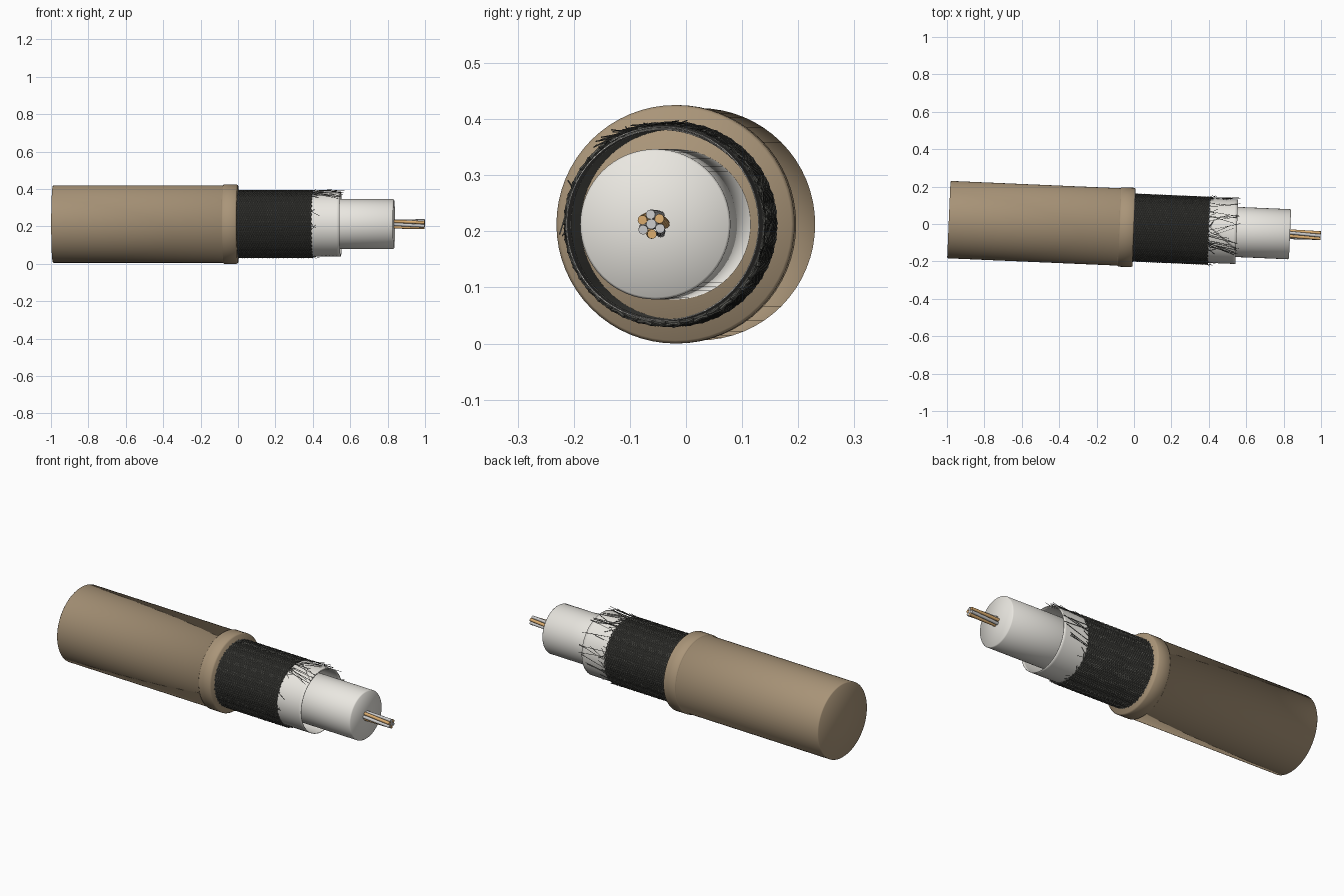
import bpy, bmesh, math, random
from mathutils import Matrix, Vector

if "Cube" in bpy.data.objects:
    bpy.data.objects.remove(bpy.data.objects["Cube"])

random.seed(4)
TAU = math.tau
ZC = 0.2125
# the cable lies along x, turned slightly about z
PLACE = Matrix.Translation((0, -0.019, ZC)) @ Matrix.Rotation(-0.043, 4, 'Z')


def material(name, rgb):
    m = bpy.data.materials.new(name)
    m.diffuse_color = (*rgb, 1)
    m.use_nodes = True
    m.node_tree.nodes["Principled BSDF"].inputs["Base Color"].default_value = m.diffuse_color
    return m


BROWN = material("brown", (0.40, 0.30, 0.19))
WHITE = material("white", (0.82, 0.80, 0.75))
DARK = material("dark", (0.09, 0.09, 0.08))
COPPER = material("copper", (0.72, 0.42, 0.16))
SILVER = material("silver", (0.6, 0.6, 0.58))


def finish(name, bm, mats, smooth_angle=50):
    bmesh.ops.recalc_face_normals(bm, faces=bm.faces)
    me = bpy.data.meshes.new(name)
    bm.to_mesh(me)
    bm.free()
    ob = bpy.data.objects.new(name, me)
    bpy.context.collection.objects.link(ob)
    for m in mats:
        me.materials.append(m)
    ob.matrix_world = PLACE
    bpy.context.view_layer.objects.active = ob
    ob.select_set(True)
    bpy.ops.object.shade_smooth_by_angle(angle=math.radians(smooth_angle))
    ob.select_set(False)
    return ob


def polar(x, r, a):
    return Vector((x, r * math.cos(a), r * math.sin(a)))


def lathe(name, profile, mat, n=64, closed=False, angle=50):
    """Spin an (x, radius) profile; radius 0 makes a pole."""
    bm = bmesh.new()
    rings = []
    for x, r in profile:
        k = n if r > 0 else 1
        rings.append([bm.verts.new(polar(x, r, TAU * i / n)) for i in range(k)])
    pairs = list(zip(rings, rings[1:]))
    if closed:
        pairs.append((rings[-1], rings[0]))
    for p, q in pairs:
        for i in range(n):
            j = (i + 1) % n
            vs = [p[i % len(p)], p[j % len(p)], q[j % len(q)], q[i % len(q)]]
            bm.faces.new(list(dict.fromkeys(vs)))
    return finish(name, bm, [mat], angle)


def tube(bm, pts, r, sides=4, mat=0):
    """Thin capped wire through pts."""
    rings = []
    for i, p in enumerate(pts):
        t = (pts[min(i + 1, len(pts) - 1)] - pts[max(i - 1, 0)]).normalized()
        u = t.cross(Vector((0, p.y, p.z + 1e-5))).normalized()
        v = t.cross(u)
        rings.append([bm.verts.new(p + r * (u * math.cos(TAU * k / sides)
                                            + v * math.sin(TAU * k / sides)))
                      for k in range(sides)])
    faces = [bm.faces.new(rings[0]), bm.faces.new(rings[-1])]
    for a, b in zip(rings, rings[1:]):
        for k in range(sides):
            faces.append(bm.faces.new((a[k], a[k - 1], b[k - 1], b[k])))
    for f in faces:
        f.material_index = mat


# outer jacket with a raised lip at the cut end
lathe("jacket", [(-0.991, 0), (-0.991, 0.203), (-0.987, 0.207), (-0.08, 0.207),
                 (-0.08, 0.2085), (-0.074, 0.2125), (-0.008, 0.2125),
                 (0, 0.207), (0, 0)], BROWN, angle=100)

# white insulating core
lathe("insulator", [(0, 0), (0, 0.134), (0.829, 0.134), (0.835, 0.130), (0.835, 0)],
      WHITE, angle=100)

# backing sleeve under the woven wires
lathe("braid_sleeve", [(0, 0.176), (0.395, 0.176), (0.395, 0.169), (0, 0.169)],
      DARK, closed=True)

# woven wires: two opposing helices passing over and under each other
bm = bmesh.new()
N, STEPS, TURN = 44, 48, 0.75
for d in (1, -1):
    for c in range(N):
        pts = []
        for s in range(STEPS + 1):
            t = s / STEPS
            a = d * TURN * TAU * t + TAU * c / N
            wave = d * math.cos(N * 0.5 * (TURN * TAU * t) + math.pi * c)
            pts.append(polar(0.4 * t, 0.1785 + 0.0022 * wave, a))
        tube(bm, pts, 0.0028)
finish("braid_wires", bm, [DARK])

# loose frayed wire ends at the braid edge
bm = bmesh.new()
for i in range(60):
    a = random.uniform(0, TAU)
    length = random.uniform(0.02, 0.06)
    x0 = 0.39
    if i % 2:
        a, x0, length = random.uniform(-0.5, 2.2), 0.40, random.uniform(0.1, 0.17)
    twist, lift = random.uniform(-0.3, 0.3), random.uniform(0, 0.012)
    tube(bm, [polar(x0 + length * t, 0.179 + lift * t * t, a + twist * t)
              for t in (0, 0.33, 0.66, 1)], 0.0014, 3)
finish("frayed_wires", bm, [DARK])

# foil wrap: an overlapping sheet with a slanted seam
bm = bmesh.new()
M, L = 80, 10
grid = [[bm.verts.new(polar(0.38 + 0.17 * j / L, 0.170 + 0.005 * i / M,
                            0.4 + TAU * 1.15 * i / M + 0.8 * j / L))
         for j in range(L + 1)] for i in range(M + 1)]
for i in range(M):
    for j in range(L):
        bm.faces.new((grid[i][j], grid[i + 1][j], grid[i + 1][j + 1], grid[i][j + 1]))
foil = finish("foil_wrap", bm, [WHITE])
sol = foil.modifiers.new("thickness", 'SOLIDIFY')
sol.thickness = 0.002

# stranded conductor: one centre wire and six twisted around it
bm = bmesh.new()
tube(bm, [Vector((0.82, 0, 0.0003)), Vector((0.999, 0, 0.0003))], 0.009, 12, 1)
for c in range(6):
    pts = [polar(0.82 + 0.179 * s / 10, 0.0175, TAU * c / 6 + 0.6 * s / 10)
           for s in range(11)]
    tube(bm, pts, 0.0085, 12, c % 2)
finish("conductor_strands", bm, [COPPER, SILVER])
